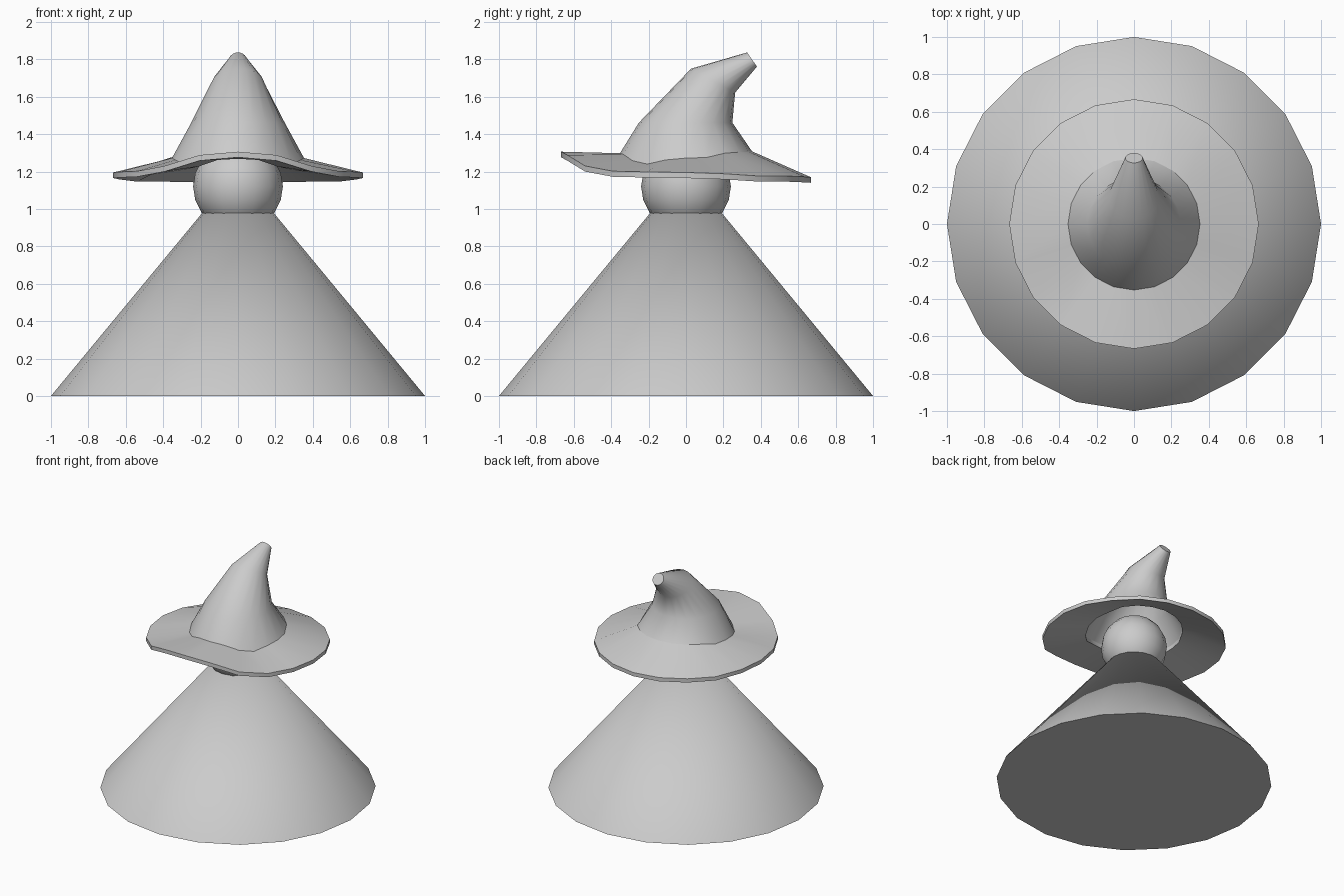
import bpy, bmesh
from math import sin, cos, pi, radians

if "Cube" in bpy.data.objects:
    bpy.data.objects.remove(bpy.data.objects["Cube"])

SIDES = 20


def finish(name, bm, angle=40):
    bmesh.ops.recalc_face_normals(bm, faces=bm.faces)
    me = bpy.data.meshes.new(name)
    bm.to_mesh(me)
    bm.free()
    ob = bpy.data.objects.new(name, me)
    bpy.context.collection.objects.link(ob)
    bpy.context.view_layer.objects.active = ob
    ob.select_set(True)
    bpy.ops.object.shade_smooth_by_angle(angle=radians(angle))
    ob.select_set(False)
    return ob


def bridge(bm, a, b):
    for i in range(SIDES):
        j = (i + 1) % SIDES
        bm.faces.new((a[i], a[j], b[j], b[i]))


def wavy_ring(bm, radius, heights, drop=0.0):
    # heights run from the front (-y) to the back, mirrored on both sides
    ring = []
    for i in range(SIDES):
        a = 2 * pi * i / SIDES
        z = heights[min(i, SIDES - i)] - drop
        ring.append(bm.verts.new((radius * sin(a), -radius * cos(a), z)))
    return ring


def tilted_ring(bm, radius, y, z, tilt):
    ring = []
    for i in range(SIDES):
        a = 2 * pi * i / SIDES
        v = -radius * cos(a)
        ring.append(bm.verts.new((radius * sin(a), y + v * cos(tilt), z - v * sin(tilt))))
    return ring


# cloak: closed cone whose point is hidden in the head
bm = bmesh.new()
bmesh.ops.create_cone(bm, cap_ends=True, segments=SIDES, radius1=1, radius2=0, depth=1.21)
bmesh.ops.translate(bm, verts=bm.verts, vec=(0, 0, 0.605))
finish("cloak", bm)

# head
bm = bmesh.new()
bmesh.ops.create_uvsphere(bm, u_segments=16, v_segments=10, radius=0.24)
bmesh.ops.translate(bm, verts=bm.verts, vec=(0, 0, 1.12))
finish("head", bm)

# wavy brim, lifted at the front and drooping at the back
rim = [1.306, 1.288, 1.23, 1.202, 1.198, 1.195, 1.188, 1.176, 1.176, 1.172, 1.17]
band = [1.298, 1.292, 1.258, 1.24, 1.262, 1.272, 1.275, 1.298, 1.304, 1.306, 1.308]
bm = bmesh.new()
rings = [wavy_ring(bm, 0.353, band), wavy_ring(bm, 0.667, rim),
         wavy_ring(bm, 0.667, rim, 0.03), wavy_ring(bm, 0.353, band, 0.03)]
for k in range(4):
    bridge(bm, rings[k], rings[(k + 1) % 4])
finish("hat_brim", bm)

# hollow bent crown with a blunt tip
bm = bmesh.new()
rings = [wavy_ring(bm, 0.353, band),
         tilted_ring(bm, 0.25, -0.002, 1.461, 0),
         tilted_ring(bm, 0.134, 0.145, 1.686, radians(28.6)),
         tilted_ring(bm, 0.046, 0.353, 1.799, radians(55))]
for a, b in zip(rings, rings[1:]):
    bridge(bm, a, b)
bm.faces.new(rings[-1])
finish("hat_crown", bm, 60)
